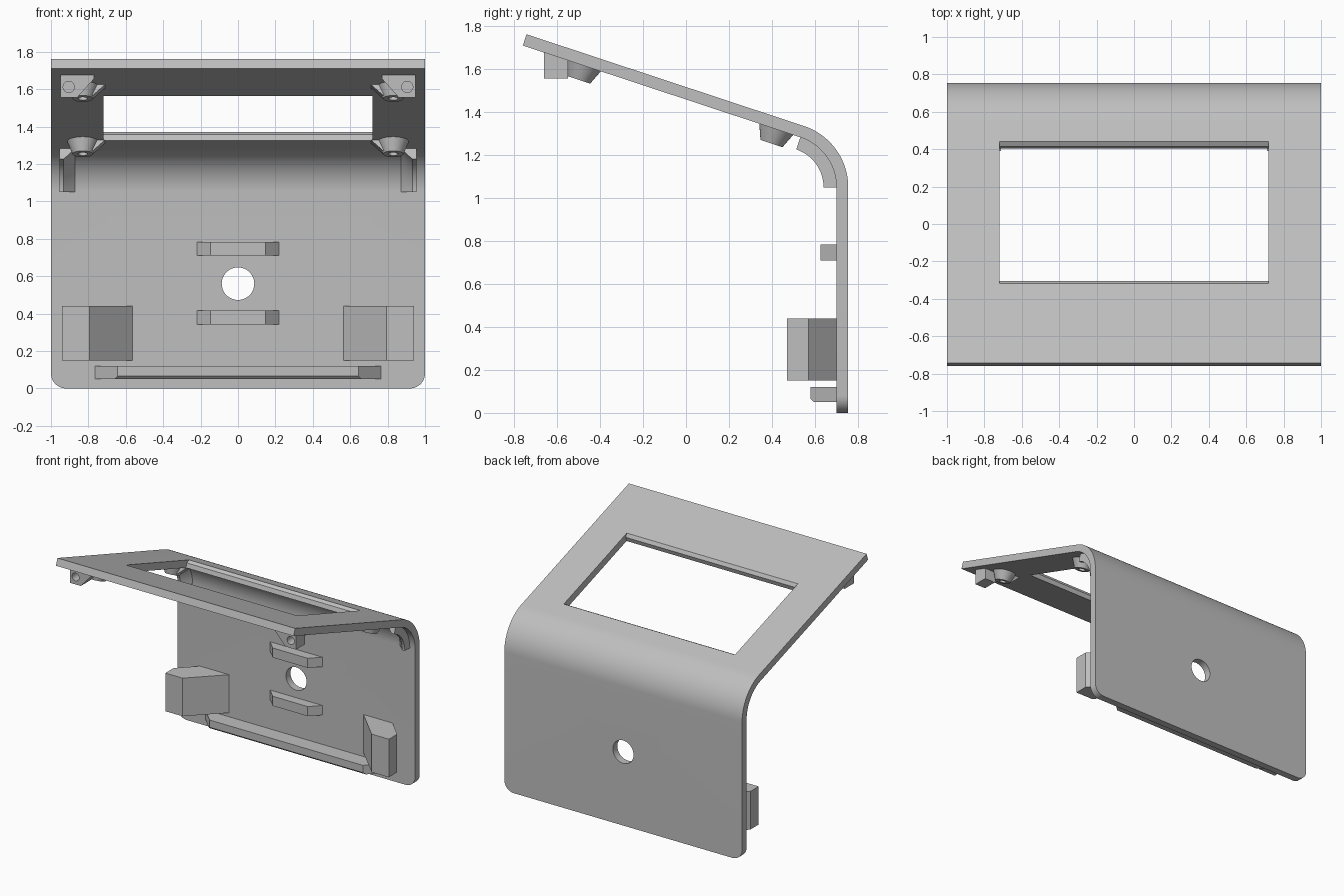
import bpy, bmesh, math
from mathutils import Vector, Matrix

cube = bpy.data.objects.get("Cube")
if cube:
    bpy.data.objects.remove(cube, do_unlink=True)

grey = bpy.data.materials.new("plain grey")
grey.use_nodes = True
COLOUR = (0.52, 0.52, 0.52, 1)
grey.diffuse_color = COLOUR
grey.node_tree.nodes["Principled BSDF"].inputs["Base Color"].default_value = COLOUR

# Main dimensions: the bend joins the upright plate to the sloped panel
THICK, R_OUT = 0.055, 0.30
BACK = 0.755
INNER = BACK - THICK
CY, CZ = BACK - R_OUT, 1.05
TILT = math.radians(18.3)
NORMAL = Vector((0, math.sin(TILT), math.cos(TILT)))
SLOPE = Vector((0, -math.cos(TILT), math.sin(TILT)))
BEND = Vector((0, CY, CZ)) + NORMAL * R_OUT      # outer end of the bend
PANEL_LEN = (BEND.y + 0.742) / math.cos(TILT)


def finish(name, bm):
    bmesh.ops.recalc_face_normals(bm, faces=bm.faces)
    mesh = bpy.data.meshes.new(name)
    bm.to_mesh(mesh)
    bm.free()
    obj = bpy.data.objects.new(name, mesh)
    obj.data.materials.append(grey)
    bpy.context.collection.objects.link(obj)
    return obj


def prism(name, points, offset):
    """Extrude a closed outline of 3D points along an offset."""
    bm = bmesh.new()
    face = bm.faces.new([bm.verts.new(p) for p in points])
    ext = bmesh.ops.extrude_face_region(bm, geom=[face])
    moved = [v for v in ext["geom"] if isinstance(v, bmesh.types.BMVert)]
    bmesh.ops.translate(bm, vec=offset, verts=moved)
    return finish(name, bm)


def upright_prism(name, outline, z0, z1):
    return prism(name, [(x, y, z0) for x, y in outline], (0, 0, z1 - z0))


def cone(name, centre, axis, r1, r2, depth, segments=32):
    bm = bmesh.new()
    bmesh.ops.create_cone(bm, cap_ends=True, segments=segments, radius1=r1,
                          radius2=r2, depth=depth)
    turn = Vector((0, 0, 1)).rotation_difference(axis).to_matrix().to_4x4()
    bm.transform(Matrix.Translation(centre) @ turn)
    return finish(name, bm)


def activate(obj):
    bpy.ops.object.select_all(action='DESELECT')
    obj.select_set(True)
    bpy.context.view_layer.objects.active = obj


def cut(obj, cutter):
    mod = obj.modifiers.new("cut", 'BOOLEAN')
    mod.operation, mod.solver, mod.object = 'DIFFERENCE', 'EXACT', cutter
    activate(obj)
    bpy.ops.object.modifier_apply(modifier=mod.name)
    bpy.data.objects.remove(cutter, do_unlink=True)


def smooth(obj):
    activate(obj)
    bpy.ops.object.shade_smooth_by_angle(angle=math.radians(25))


def on_panel(s, depth, x=0.0):
    """Point s up the slope from the bend and depth below its top face."""
    return BEND + SLOPE * s - NORMAL * depth + Vector((x, 0, 0))


def slope_at(y):
    return (BEND.y - y) / math.cos(TILT)


def arc(x, radius, steps=20):
    top = math.pi / 2 - TILT
    return [Vector((x, CY + radius * math.cos(top * i / steps),
                    CZ + radius * math.sin(top * i / steps)))
            for i in range(steps + 1)]


# Bent shell: upright plate, bend and sloped panel
profile = [Vector((-1, BACK, 0))] + arc(-1, R_OUT)
profile += [on_panel(PANEL_LEN, 0, -1), on_panel(PANEL_LEN, THICK, -1)]
profile += arc(-1, R_OUT - THICK)[::-1] + [Vector((-1, INNER, 0))]
shell = prism("bent_shell", profile, (2, 0, 0))

# Rounded bottom corners of the upright plate
bm = bmesh.new()
bm.from_mesh(shell.data)
corners = [e for e in bm.edges if all(v.co.z < 0.001 for v in e.verts)
           and abs(e.verts[0].co.x - e.verts[1].co.x) < 0.001]
bmesh.ops.bevel(bm, geom=corners, offset=0.08, segments=10, profile=0.5,
                affect='EDGES')
bm.to_mesh(shell.data)
bm.free()

# Screen window, chamfered on its front and rear edges
s0, s1, ch, over = slope_at(0.44), slope_at(-0.317), 0.021, 0.03
window = [on_panel(s, d, -0.72) for s, d in (
    (s0 - over, -over), (s0 + ch, ch), (s0 + ch, THICK + over),
    (s1 - ch, THICK + over), (s1 - ch, ch), (s1 + over, -over))]
cut(shell, prism("window_cutter", window, (1.44, 0, 0)))

# Round cable hole
cut(shell, cone("hole_cutter", (0, BACK, 0.56), Vector((0, 1, 0)),
                0.087, 0.087, 0.3, 48))
smooth(shell)

# Two guide bars above and below the hole
for name, z in (("upper_guide_bar", 0.71), ("lower_guide_bar", 0.343)):
    upright_prism(name, [(-0.22, INNER), (-0.147, 0.627),
                         (0.147, 0.627), (0.22, INNER)], z, z + 0.073)

# Bottom ledge with its lower front edge trimmed
ledge = upright_prism("bottom_ledge", [(-0.765, INNER), (-0.645, 0.58),
                                       (0.645, 0.58), (0.765, INNER)], 0.05, 0.12)
bm = bmesh.new()
bm.from_mesh(ledge.data)
front = [e for e in bm.edges if all(v.co.z < 0.06 and v.co.y < 0.6 for v in e.verts)]
bmesh.ops.bevel(bm, geom=front, offset=0.015, segments=1, affect='EDGES')
bm.to_mesh(ledge.data)
bm.free()

for side, label in ((1, "left"), (-1, "right")):
    # Angled side hooks
    hook = [(0.565, INNER), (0.795, 0.47), (0.94, 0.47), (0.94, 0.57), (0.81, INNER)]
    upright_prism(label + "_side_hook", [(side * x, y) for x, y in hook], 0.15, 0.44)

    # Curved corner ribs, tapering towards the middle
    bm = bmesh.new()
    r_in = R_OUT - THICK
    section = ((0.955, r_in), (0.955, r_in - 0.06), (0.932, r_in - 0.06), (0.872, r_in))
    rows = [[bm.verts.new(p) for p in arc(side * x, r)] for x, r in section]
    for a, b in zip(rows, rows[1:] + rows[:1]):
        for i in range(len(a) - 1):
            bm.faces.new((a[i], a[i + 1], b[i + 1], b[i]))
    bm.faces.new([r[0] for r in rows])
    bm.faces.new([r[-1] for r in rows])
    smooth(finish(label + "_corner_rib", bm))

    # Screw bosses with a wedge fin towards the middle
    for place, y in (("front", -0.475), ("rear", 0.42)):
        s = slope_at(y)-0.018
        x = side * 0.83
        boss = cone(f"{label}_{place}_boss", on_panel(s, THICK + 0.035, x),
                    NORMAL, 0.054, 0.083, 0.07)
        cut(boss, cone("screw_cutter", on_panel(s, THICK + 0.06, x),
                       NORMAL, 0.025, 0.025, 0.07, 24))
        smooth(boss)
        fin = [on_panel(s + 0.03, d, side * fx) for fx, d in (
            (0.71, THICK), (0.775, THICK + 0.06), (0.785, THICK + 0.06),
            (0.765, THICK))]
        prism(f"{label}_{place}_fin", fin, -SLOPE * 0.06)

    # Front bracket with a screw hole
    plate = [(0.95, 1.555), (0.86, 1.555), (0.77, 1.655), (0.77, 1.70), (0.95, 1.70)]
    bracket = prism(label + "_front_bracket",
                    [(side * x, -0.66, z) for x, z in plate], (0, 0.11, 0))
    trim = [on_panel(s, d, -1.1) for s, d in (
        (0.5, THICK), (1.6, THICK), (1.6, -0.2), (0.5, -0.2))]
    cut(bracket, prism("bracket_trim", trim, (2.2, 0, 0)))
    cut(bracket, cone("bracket_hole_cutter", (side * 0.905, -0.64, 1.612),
                      Vector((0, 1, 0)), 0.03, 0.03, 0.16, 24))
    smooth(bracket)
